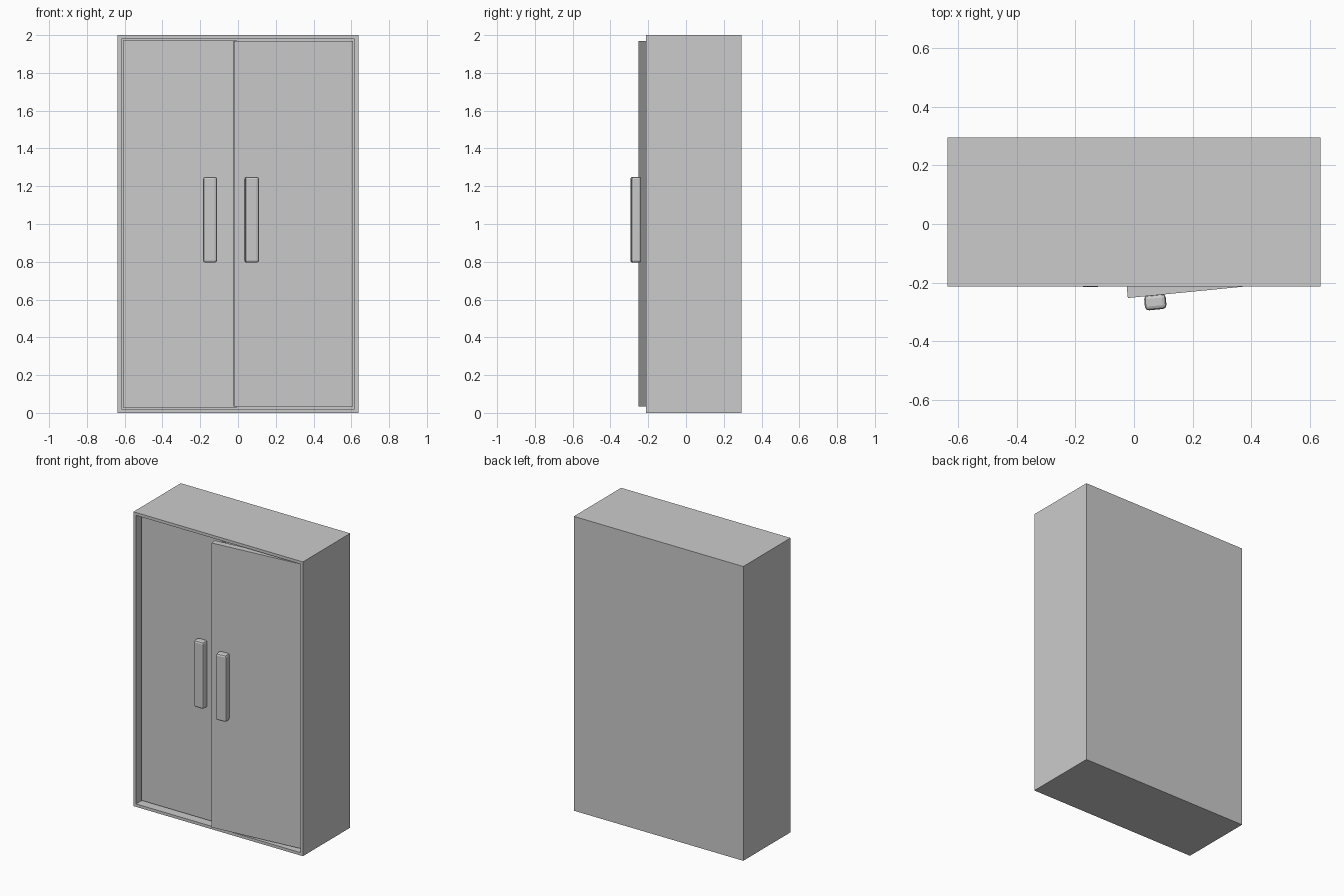
import bpy, bmesh
from math import radians
from mathutils import Matrix

if "Cube" in bpy.data.objects:
    bpy.data.objects.remove(bpy.data.objects["Cube"])


def make_object(name, bm):
    bmesh.ops.recalc_face_normals(bm, faces=bm.faces[:])
    mesh = bpy.data.meshes.new(name)
    bm.to_mesh(mesh)
    bm.free()
    obj = bpy.data.objects.new(name, mesh)
    bpy.context.collection.objects.link(obj)
    return obj


def box(name, lo, hi, bevel=0.0):
    bm = bmesh.new()
    size = [b - a for a, b in zip(lo, hi)]
    mid = [(a + b) / 2 for a, b in zip(lo, hi)]
    bmesh.ops.create_cube(bm, size=1, matrix=Matrix.Translation(mid) @ Matrix.Diagonal((*size, 1)))
    if bevel:
        bmesh.ops.bevel(bm, geom=bm.edges[:], offset=bevel, segments=2,
                        profile=0.5, affect='EDGES')
    return make_object(name, bm)


# Cabinet shell: solid box with the front face inset and pushed inward
W, FRONT, BACK, H, WALL = 0.637, -0.213, 0.295, 2.0, 0.028
bm = bmesh.new()
bmesh.ops.create_cube(bm, size=1, matrix=Matrix.Translation((0, (FRONT + BACK) / 2, H / 2))
                      @ Matrix.Diagonal((2 * W, BACK - FRONT, H, 1)))
front = min(bm.faces, key=lambda f: f.calc_center_median().y)
bmesh.ops.inset_region(bm, faces=[front], thickness=WALL)
inner = bmesh.ops.extrude_discrete_faces(bm, faces=[front])['faces'][0]
bmesh.ops.translate(bm, verts=inner.verts[:], vec=(0, BACK - FRONT - WALL, 0))
make_object("cabinet_shell", bm)


# Door with its handle, modelled around the hinge line (front face at y = 0)
def door(side, sign, hinge_y, width, handle_x, z0, z1, angle):
    xs = sorted((0, sign * width))
    panel = box(side + "_door", (xs[0], 0, z0), (xs[1], 0.042, z1))
    cx = sign * handle_x
    handle = box(side + "_handle", (cx - 0.037, -0.049, 0.795), (cx + 0.037, 0.003, 1.25), 0.013)
    for part in (panel, handle):
        part.location = (-sign * 0.609, hinge_y, 0)
        part.rotation_euler.z = radians(angle)


door("left", 1, -0.166, 0.605, 0.461, 0.028, 1.972, 0)
# Right door stands slightly ajar
door("right", -1, -0.191, 0.633, 0.541, 0.035, 1.968, 5.6)
